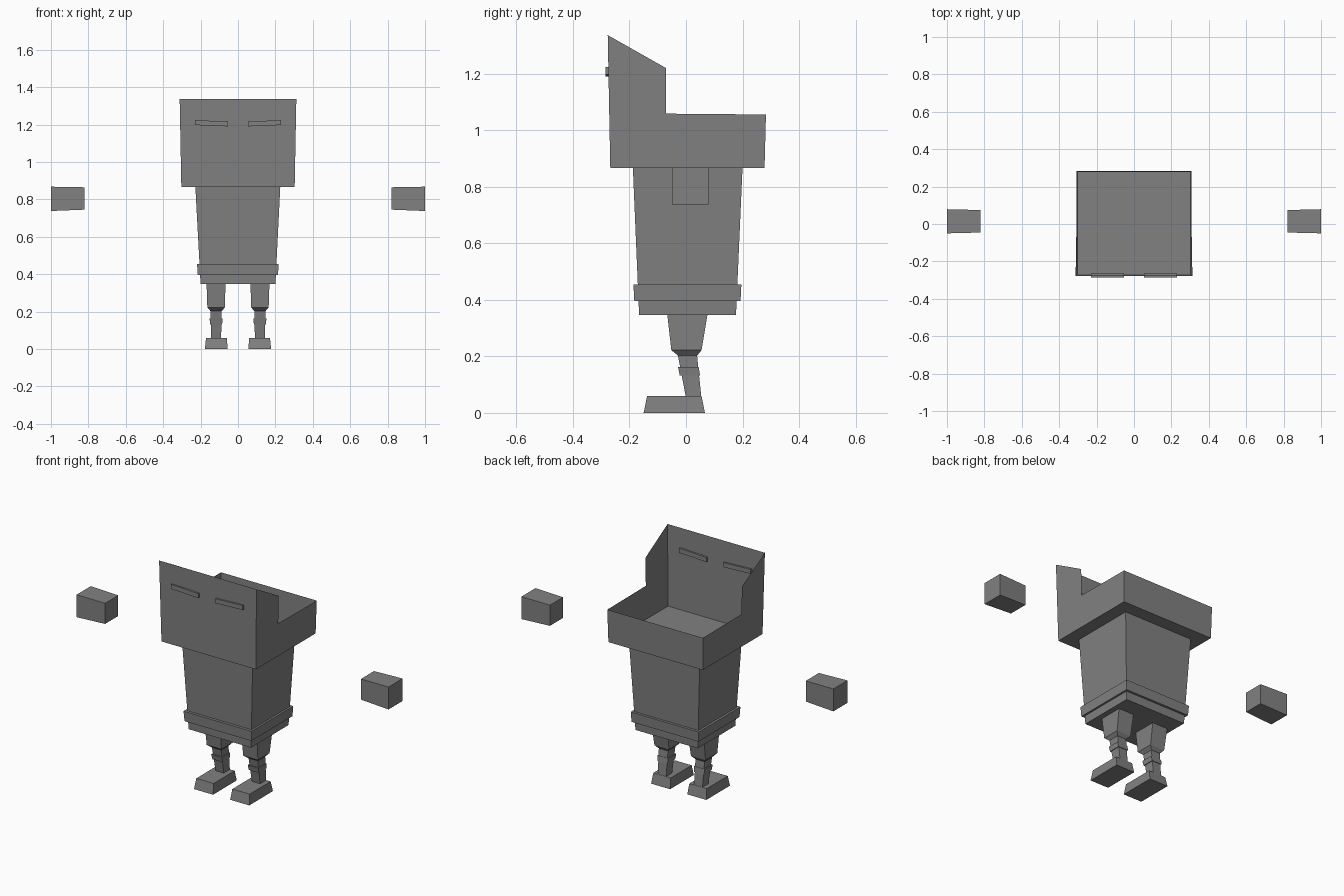
import bpy, bmesh

if "Cube" in bpy.data.objects:
    bpy.data.objects.remove(bpy.data.objects["Cube"])

grey = bpy.data.materials.new("plain grey")
grey.diffuse_color = (0.22, 0.22, 0.22, 1)
grey.use_nodes = True
grey.node_tree.nodes["Principled BSDF"].inputs["Base Color"].default_value = grey.diffuse_color


def finish(name, bm):
    bmesh.ops.recalc_face_normals(bm, faces=bm.faces)
    mesh = bpy.data.meshes.new(name)
    bm.to_mesh(mesh)
    bm.free()
    mesh.materials.append(grey)
    obj = bpy.data.objects.new(name, mesh)
    bpy.context.collection.objects.link(obj)
    return obj


def loft(name, sections, side=1, caps=(True, True)):
    """Stack rectangular sections (z, x0, x1, y0, y1); side=-1 mirrors in x."""
    bm = bmesh.new()
    rings = []
    for z, x0, x1, y0, y1 in sections:
        corners = ((x0, y0), (x1, y0), (x1, y1), (x0, y1))
        rings.append([bm.verts.new((side * x, y, z)) for x, y in corners])
    for a, b in zip(rings, rings[1:]):
        for i in range(4):
            j = (i + 1) % 4
            bm.faces.new((a[i], a[j], b[j], b[i]))
    if caps[0]:
        bm.faces.new(rings[0])
    if caps[1]:
        bm.faces.new(rings[-1])
    return finish(name, bm)


# Head: open thin-walled box with a tall face and stepped side walls
bm = bmesh.new()
profile = [(-0.268, 0.867), (0.278, 0.867), (0.283, 1.056),
           (-0.07, 1.059), (-0.07, 1.22), (-0.277, 1.337)]
walls = []
for s in (-1, 1):
    walls.append([bm.verts.new((s * (0.303 + 0.019 * (z - 0.867)), y, z))
                  for y, z in profile])
    bm.faces.new(walls[-1])
left, right = walls
for i, j in ((0, 1), (1, 2), (5, 0)):   # floor, back, face
    bm.faces.new((left[i], left[j], right[j], right[i]))
finish("head", bm)

# Body with open top under the head floor, and the belt around it
loft("body", [(0.347, -0.2, 0.2, -0.166, 0.177),
              (0.867, -0.228, 0.226, -0.188, 0.2)], caps=(True, False))
loft("belt", [(0.396, -0.215, 0.214, -0.183, 0.193),
              (0.454, -0.219, 0.217, -0.186, 0.196)])

for s, label in ((-1, "left"), (1, "right")):
    # Narrow eye slab, slightly lower toward the nose
    eye = loft(label + "_eye", [(1.194, 0.054, 0.23, -0.285, -0.264),
                                (1.22, 0.054, 0.23, -0.285, -0.264)], s)
    for v in eye.data.vertices:
        v.co.z += 0.04 * (abs(v.co.x) - 0.142)

    # Floating hand block, wider at the outer end
    hand = loft(label + "_hand", [(0.738, 0.82, 1.0, -0.05, 0.079),
                                  (0.868, 0.82, 1.0, -0.05, 0.079)], s)
    for v in hand.data.vertices:
        if abs(v.co.x) < 0.9:
            v.co.y = 0.0145 + (v.co.y - 0.0145) * 0.93
            v.co.z = 0.805 + (v.co.z - 0.803) * 0.92

    # Thigh with a chamfered lower end
    loft(label + "_thigh", [(0.203, 0.088, 0.147, -0.028, 0.04),
                            (0.222, 0.07, 0.164, -0.052, 0.055),
                            (0.347, 0.067, 0.168, -0.066, 0.076)], s)
    # Slanted shin and its raised band
    loft(label + "_shin", [(0.058, 0.09, 0.143, -0.001, 0.054),
                           (0.205, 0.088, 0.147, -0.029, 0.039)], s)
    loft(label + "_shin_band", [(0.132, 0.085, 0.149, -0.022, 0.05),
                                (0.162, 0.082, 0.152, -0.028, 0.045)], s)
    # Foot
    loft(label + "_foot", [(0.0, 0.055, 0.177, -0.15, 0.067),
                           (0.059, 0.06, 0.171, -0.138, 0.055)], s)
